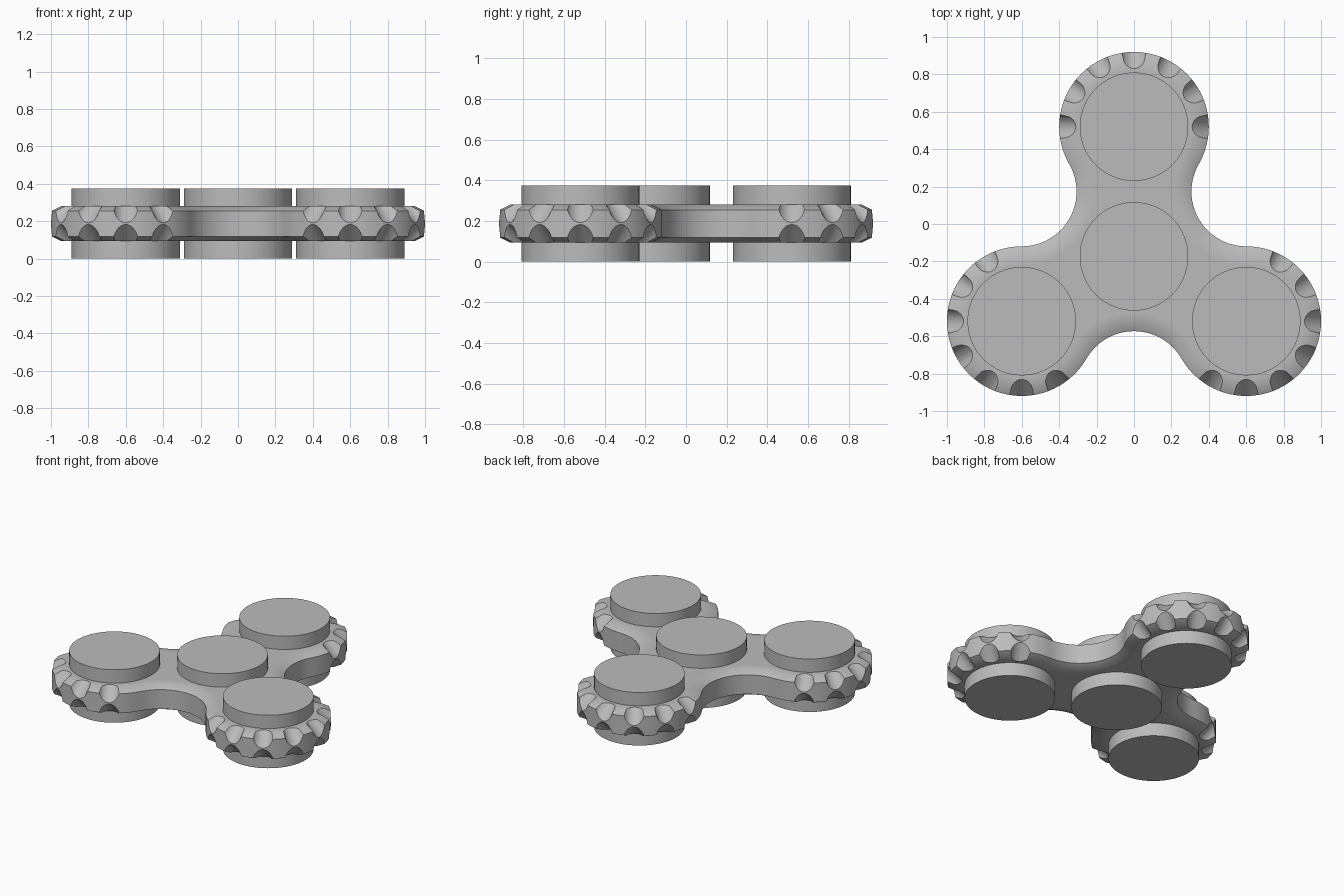
import bpy, bmesh, math
from mathutils import Matrix, Vector

if "Cube" in bpy.data.objects:
    bpy.data.objects.remove(bpy.data.objects["Cube"])

D = 0.693                 # hub to lobe distance
HUB = Vector((0, -0.173, 0))
LOBE_R, WAIST_R = 0.4, D - 0.4
Z0, Z1, TOP = 0.094, 0.28, 0.374
MID = TOP / 2
DIRS = [90, 210, 330]

grey = bpy.data.materials.new("grey")
grey.diffuse_color = (0.5, 0.5, 0.5, 1)
grey.use_nodes = True
grey.node_tree.nodes["Principled BSDF"].inputs["Base Color"].default_value = grey.diffuse_color


def polar(deg, r):
    a = math.radians(deg)
    return Vector((r * math.cos(a), r * math.sin(a), 0))


def make_object(name, bm):
    bmesh.ops.recalc_face_normals(bm, faces=bm.faces[:])
    mesh = bpy.data.meshes.new(name)
    bm.to_mesh(mesh)
    bm.free()
    obj = bpy.data.objects.new(name, mesh)
    bpy.context.collection.objects.link(obj)
    mesh.materials.append(grey)
    return obj


def activate(obj):
    bpy.ops.object.select_all(action='DESELECT')
    obj.select_set(True)
    bpy.context.view_layer.objects.active = obj


def outline(inset):
    """Three convex lobes joined by tangent concave waists."""
    pts = []
    for d in DIRS:
        c = HUB + polar(d, D)
        pts += [c + polar(d - 120 + 5 * i, LOBE_R - inset) for i in range(48)]
        c = HUB + polar(d + 60, D)
        pts += [c + polar(d - 60 - 5 * i, WAIST_R + inset) for i in range(24)]
    return pts


# Body: stacked outlines with shallow chamfered rims
bm = bmesh.new()
rings = []
for inset, z in [(0.1, Z0), (0.05, Z0), (0, Z0 + 0.025),
                 (0, Z1 - 0.025), (0.05, Z1), (0.1, Z1)]:
    rings.append([bm.verts.new((p.x, p.y, z)) for p in outline(inset)])
for a, b in zip(rings, rings[1:]):
    for i in range(len(a)):
        j = (i + 1) % len(a)
        bm.faces.new((a[i], a[j], b[j], b[i]))
bm.faces.new(rings[0])
bm.faces.new(rings[-1])
body = make_object("spinner_body", bm)

# Grip notches: slanted cylinders cut from upper and lower rims
NOTCH_R = 0.07
for side in (1, -1):
    bm = bmesh.new()
    off = NOTCH_R / math.sqrt(2)
    for d in DIRS:
        for k in range(-3, 4):
            ang = d + 30 * k
            pos = HUB + polar(d, D) + polar(ang, 0.355 + off)
            pos.z = MID + side * (0.049 + off)
            mat = (Matrix.Translation(pos)
                   @ Matrix.Rotation(math.radians(ang), 4, 'Z')
                   @ Matrix.Rotation(math.radians(-45 * side), 4, 'Y'))
            bmesh.ops.create_cone(bm, cap_ends=True, segments=32, radius1=NOTCH_R,
                                  radius2=NOTCH_R, depth=0.24, matrix=mat)
    cutter = make_object("notch_cutter", bm)
    cutter.hide_render = True
    mod = body.modifiers.new("notches", 'BOOLEAN')
    mod.operation, mod.solver, mod.object = 'DIFFERENCE', 'EXACT', cutter
    activate(body)
    bpy.ops.object.modifier_apply(modifier=mod.name)
    bpy.data.objects.remove(cutter)
activate(body)
bpy.ops.object.shade_smooth_by_angle(angle=math.radians(30))

# Hub cap and three bearing weights
spots = [("hub_cap", HUB)] + [("lobe_weight", HUB + polar(d, D)) for d in DIRS]
for name, p in spots:
    bm = bmesh.new()
    bmesh.ops.create_cone(bm, cap_ends=True, segments=64, radius1=0.29, radius2=0.29,
                          depth=TOP, matrix=Matrix.Translation((p.x, p.y, MID)))
    activate(make_object(name, bm))
    bpy.ops.object.shade_smooth_by_angle(angle=math.radians(30))
